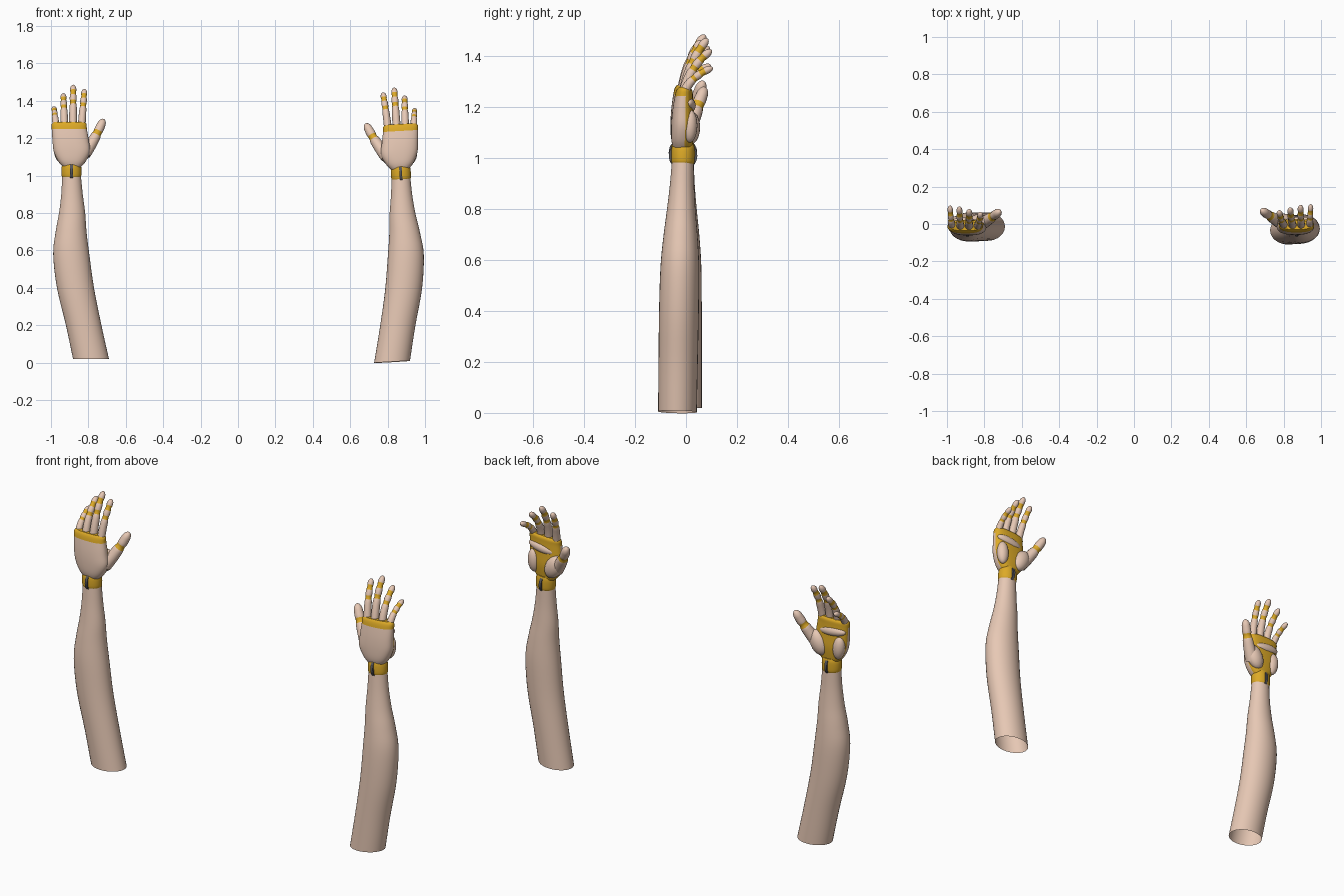
import bpy, bmesh, math
from mathutils import Vector, Matrix

if "Cube" in bpy.data.objects:
    bpy.data.objects.remove(bpy.data.objects["Cube"])


def material(name, col):
    m = bpy.data.materials.new(name)
    m.diffuse_color = (*col, 1)
    m.use_nodes = True
    m.node_tree.nodes["Principled BSDF"].inputs["Base Color"].default_value = m.diffuse_color
    return m


SKIN = material("skin", (0.80, 0.58, 0.46))
ORANGE = material("joint_orange", (0.72, 0.40, 0.02))
DARK = material("dark_metal", (0.09, 0.09, 0.10))


def spline(keys, steps):
    """Catmull-Rom samples through the key tuples."""
    k = [Vector(p) for p in keys]
    k = [2 * k[0] - k[1]] + k + [2 * k[-1] - k[-2]]
    out = []
    for i in range(1, len(k) - 2):
        for s in range(steps):
            t = s / steps
            a, b, c, d = k[i - 1:i + 3]
            out.append(0.5 * (2 * b + (c - a) * t + (2 * a - 5 * b + 4 * c - d) * t * t
                              + (3 * b - a - 3 * c + d) * t ** 3))
    return out + [k[-2]]


def ring(c, rx, ry, n=24, power=2.0, axis=Vector((0, 0, 1))):
    u = (Vector((1, 0, 0)) - axis * axis.x).normalized()
    v = axis.cross(u)
    pts = []
    for i in range(n):
        a = 2 * math.pi * i / n
        ca, sa = math.cos(a), math.sin(a)
        pts.append(c + u * rx * math.copysign(abs(ca) ** (2 / power), ca)
                   + v * ry * math.copysign(abs(sa) ** (2 / power), sa))
    return pts


def finish(name, bm, mats, M):
    bm.transform(M)
    if M.determinant() < 0:
        bmesh.ops.reverse_faces(bm, faces=bm.faces)
    me = bpy.data.meshes.new(name)
    bm.to_mesh(me)
    bm.free()
    for m in mats:
        me.materials.append(m)
    ob = bpy.data.objects.new(name, me)
    bpy.context.collection.objects.link(ob)
    bpy.context.view_layer.objects.active = ob
    ob.select_set(True)
    bpy.ops.object.shade_smooth_by_angle(angle=math.radians(50))
    ob.select_set(False)


def loft(name, rings, M, mats=(SKIN,), caps=(True, True), pick=lambda i, c: 0):
    bm = bmesh.new()
    vs = [[bm.verts.new(p) for p in r] for r in rings]
    n = len(rings[0])
    for i in range(len(vs) - 1):
        for j in range(n):
            f = bm.faces.new((vs[i][j], vs[i][(j + 1) % n], vs[i + 1][(j + 1) % n], vs[i + 1][j]))
            f.material_index = pick(i, f.calc_center_median())
    if caps[0]:
        bm.faces.new(vs[0][::-1]).material_index = pick(0, rings[0][0])
    if caps[1]:
        bm.faces.new(vs[-1]).material_index = pick(len(vs) - 2, rings[-1][0])
    finish(name, bm, mats, M)


def z_loft(name, keys, M, steps=4, n=28, power=2.0, **kw):
    """Keys are (left x, right x, front y, back y, z)."""
    rings = [ring(Vector(((a + b) / 2, (c + d) / 2, z)), (b - a) / 2, (d - c) / 2, n, power)
             for a, b, c, d, z in spline(keys, steps)]
    loft(name, rings, M, **kw)


def digit(name, p0, p1, p2, r0, r1, joints, M):
    """Curved finger: tapered, pinched at orange joints, rounded tip."""
    N = 36
    P = [Vector(p) for p in (p0, p1, p2)]
    rings, ts = [], []
    for i in range(N + 1):
        t = i / N
        t = 1 - (1 - t) ** 1.25
        c = P[0] * (1 - t) ** 2 + P[1] * 2 * t * (1 - t) + P[2] * t * t
        d = ((P[1] - P[0]) * (1 - t) + (P[2] - P[1]) * t).normalized()
        r = r0 + (r1 - r0) * t
        r *= 1 - 0.16 * max(math.exp(-((t - j) / 0.06) ** 2) for j in joints)
        if t > 0.86:
            r *= math.sqrt(max(0.01, 1 - ((t - 0.86) / 0.14) ** 2))
        rings.append(ring(c, r, r, 16, axis=d))
        ts.append(t)
    loft(name, rings, M, (SKIN, ORANGE),
         pick=lambda i, c: int(any(abs((ts[i] + ts[i + 1]) / 2 - j) < 0.055 for j in joints)))


def ellipsoid(name, loc, size, tilt, M, mat):
    bm = bmesh.new()
    bmesh.ops.create_uvsphere(bm, u_segments=20, v_segments=12, radius=1,
                              matrix=Matrix.Translation(loc) @ Matrix.Rotation(tilt, 4, 'Y')
                              @ Matrix.Diagonal((*size, 1)))
    finish(name, bm, (mat,), M)


def arm(side, M):
    # open-ended forearm
    z_loft(side + "_forearm", [
        (-.882, -.69, -.09, .062, .02), (-.92, -.73, -.092, .062, .2), (-.968, -.77, -.094, .062, .4),
        (-.988, -.795, -.092, .06, .58), (-.975, -.81, -.083, .052, .7), (-.957, -.817, -.072, .042, .8),
        (-.945, -.83, -.062, .034, .9), (-.94, -.84, -.055, .03, 1.0)], M, n=32, caps=(False, True))
    # wrist band
    z_loft(side + "_wrist", [
        (-.935, -.845, -.05, .028, .985), (-.943, -.838, -.058, .034, 1.0), (-.943, -.838, -.058, .034, 1.045),
        (-.935, -.845, -.052, .03, 1.065)], M, mats=(ORANGE,))
    # thin dark hinge disc through the wrist
    bm = bmesh.new()
    bmesh.ops.create_cone(bm, cap_ends=True, segments=32, radius1=.056, radius2=.056, depth=.014,
                          matrix=Matrix.Translation((-.89, -.012, 1.022)) @ Matrix.Rotation(math.pi / 2, 4, 'Y'))
    finish(side + "_wrist_hinge", bm, (DARK,), M)
    # hand: skin back, orange inner side and knuckle band
    z_loft(side + "_palm", [
        (-.925, -.85, -.045, .02, 1.035), (-.96, -.815, -.058, .026, 1.075), (-.985, -.79, -.061, .03, 1.13),
        (-.992, -.798, -.058, .026, 1.19), (-.996, -.808, -.05, .022, 1.25), (-.996, -.81, -.044, .02, 1.275),
        (-.985, -.82, -.036, .012, 1.287)], M, steps=5, n=40, power=2.5, mats=(SKIN, ORANGE),
        pick=lambda i, c: int(c.z > 1.252 or c.y > -.004))
    # skin pads on the inner side
    for nm, loc, size, tilt in (
            ("outer_pad", (-.952, .012, 1.135), (.033, .03, .065), -.1),
            ("upper_pad", (-.91, .008, 1.218), (.08, .026, .027), .1),
            ("thumb_pad", (-.828, .015, 1.135), (.046, .038, .07), .45)):
        ellipsoid(side + "_" + nm, loc, size, tilt, M, SKIN)
    # fingers and thumb
    for nm, x0, x1, z0, y1, z1, r in (
            ("little", -.973, -.984, 1.265, .098, 1.365, .019), ("ring", -.928, -.934, 1.27, .092, 1.437, .021),
            ("middle", -.882, -.881, 1.27, .076, 1.484, .022), ("index", -.836, -.82, 1.265, .06, 1.462, .021)):
        digit(f"{side}_{nm}_finger", (x0, -.012, z0), ((x0 + x1) / 2, .008, z0 + .62 * (z1 - z0)),
              (x1, y1, z1), r, r * .74, (.5, .76), M)
    digit(side + "_thumb", (-.82, .0, 1.12), (-.765, .03, 1.19), (-.718, .068, 1.303), .036, .021, (.64,), M)


# left arm, then a mirrored and slightly tilted copy
arm("left", Matrix.Identity(4))
arm("right", Matrix.Translation((.04, -.02, -.061)) @ Matrix.Rotation(-.057, 4, 'Y')
    @ Matrix.Rotation(-.02, 4, 'X') @ Matrix.Diagonal((-1, 1, 1, 1)))
